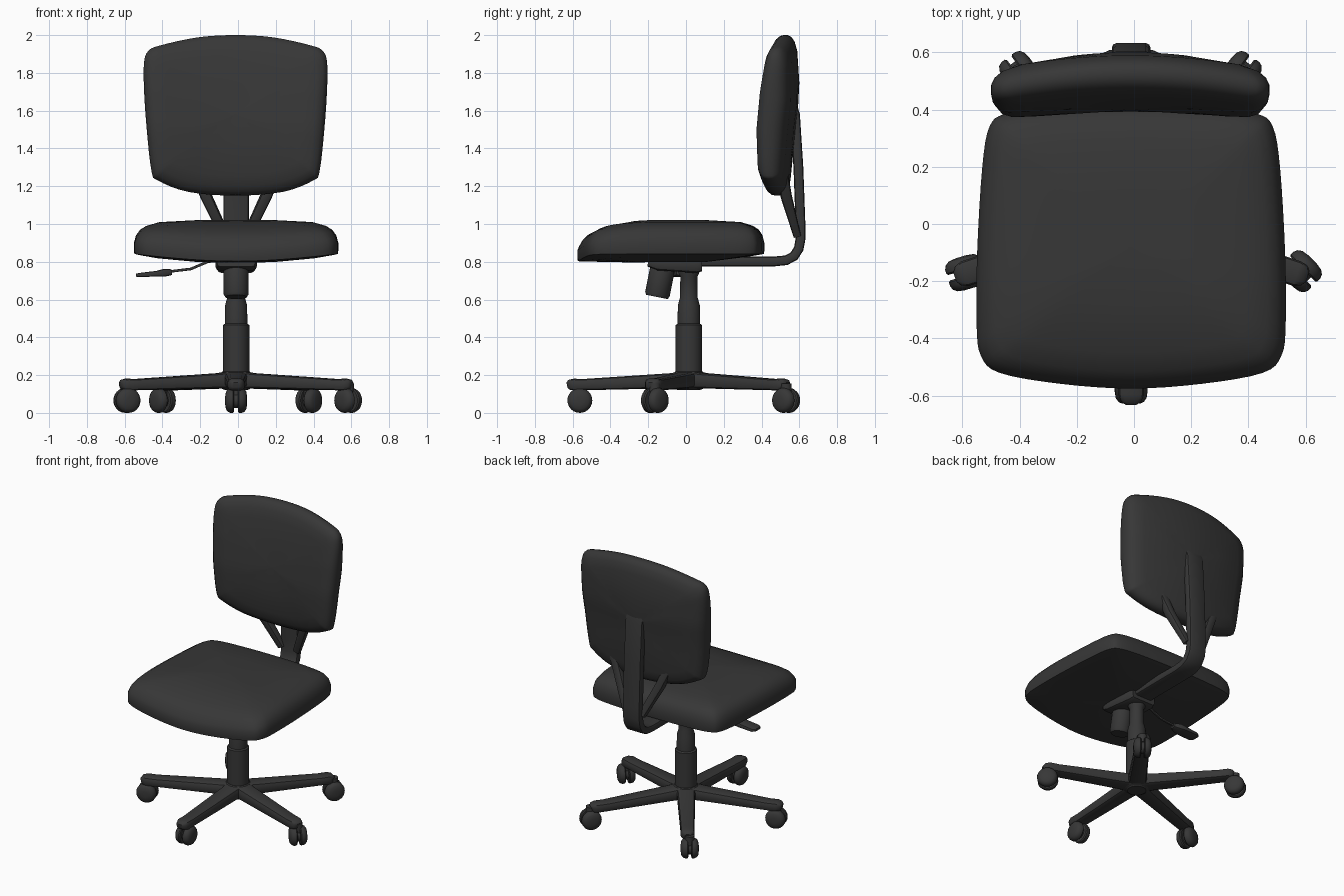
import bpy, bmesh, math
from mathutils import Vector, Matrix

if "Cube" in bpy.data.objects:
    bpy.data.objects.remove(bpy.data.objects["Cube"])

black = bpy.data.materials.new("charcoal black")
black.diffuse_color = (0.038, 0.038, 0.038, 1)
black.use_nodes = True
black.node_tree.nodes["Principled BSDF"].inputs["Base Color"].default_value = black.diffuse_color
CX, CY = -0.01, 0.015          # column centre


def loft(name, rings, angle=40):
    """Skin a list of equal-length closed rings and cap both ends."""
    bm = bmesh.new()
    rows = [[bm.verts.new(p) for p in r] for r in rings]
    n = len(rows[0])
    for a, b in zip(rows, rows[1:]):
        for i in range(n):
            j = (i + 1) % n
            bm.faces.new((a[i], a[j], b[j], b[i]))
    bm.faces.new(rows[0][::-1])
    bm.faces.new(rows[-1])
    bmesh.ops.recalc_face_normals(bm, faces=bm.faces)
    me = bpy.data.meshes.new(name)
    bm.to_mesh(me)
    bm.free()
    me.materials.append(black)
    ob = bpy.data.objects.new(name, me)
    bpy.context.collection.objects.link(ob)
    bpy.ops.object.select_all(action='DESELECT')
    ob.select_set(True)
    bpy.context.view_layer.objects.active = ob
    bpy.ops.object.shade_smooth_by_angle(angle=math.radians(angle))
    return ob


def lathe(name, profile, matrix, n=28):
    """Turn (radius, height) points about local z."""
    return loft(name, [[matrix @ Vector((r * math.cos(k * math.tau / n), r * math.sin(k * math.tau / n), h))
                        for k in range(n)] for r, h in profile])


def sweep(name, path, side):
    """Sweep a rounded rectangle along (point, width, thickness) stations."""
    pts = [Vector(p[0]) for p in path]
    side = Vector(side).normalized()
    rings = []
    for i, (_, w, t) in enumerate(path):
        tan = (pts[min(i + 1, len(pts) - 1)] - pts[max(i - 1, 0)]).normalized()
        nor = tan.cross(side).normalized()
        wid = nor.cross(tan).normalized()
        c = min(w, t) * 0.3
        ring = []
        for k, (sx, sy) in enumerate(((1, 1), (-1, 1), (-1, -1), (1, -1))):
            for a in (0, 45, 90):
                q = math.radians(a + 90 * k)
                ring.append(pts[i] + wid * (sx * (w / 2 - c) + c * math.cos(q))
                            + nor * (sy * (t / 2 - c) + c * math.sin(q)))
        rings.append(ring)
    return loft(name, rings)


def outline(half, steps=4):
    """Mirror half an outline and round it with a Catmull-Rom curve."""
    p = [Vector(h) for h in half] + [Vector((-x, y)) for x, y in half[-2:0:-1]]
    n, out = len(p), []
    for i in range(n):
        a, b, c, d = p[i - 1], p[i], p[(i + 1) % n], p[(i + 2) % n]
        for s in range(steps):
            t = s / steps
            out.append(0.5 * (2 * b + (c - a) * t + (2 * a - 5 * b + 4 * c - d) * t * t
                              + (3 * b - a - 3 * c + d) * t ** 3))
    return out


def interp(table, v):
    for (a, fa), (b, fb) in zip(table, table[1:]):
        if v <= b:
            return fa + (fb - fa) * max(0, (v - a) / (b - a))
    return table[-1][1]


# seat cushion with a waterfall front edge
seat_half = [(0, 0.415), (0.3, 0.405), (0.44, 0.385), (0.495, 0.34), (0.52, 0.2), (0.538, -0.1),
             (0.54, -0.35), (0.525, -0.46), (0.46, -0.52), (0.25, -0.558), (0, -0.575)]
seat_layers = [(0.02, 0.8), (0.4, 0.8), (0.8, 0.825), (0.96, 0.838), (0.995, 0.842), (1, 0.86), (1, 0.9),
               (0.98, 0.94), (0.94, 0.97), (0.88, 0.99), (0.75, 1.01), (0.4, 1.02), (0.02, 1.022)]
seat_edge = outline(seat_half)


def seat_point(p, s, z):
    x, y = p.x * s, -0.08 + (p.y + 0.08) * s
    front = max(0, (-y - 0.2) / 0.38) ** 1.5
    dip = 0.04 * (1 - (x / 0.55) ** 2) + (0.02 if z > 0.92 else 0)
    return Vector((x - 0.01, y, z - dip * front))


loft("seat", [[seat_point(p, s, z) for p in seat_edge] for s, z in seat_layers], 50)

# backrest cushion, curved around the sitter
back_half = [(0, 2.0), (0.2, 1.988), (0.4, 1.945), (0.463, 1.915), (0.485, 1.85), (0.484, 1.7), (0.47, 1.5),
             (0.445, 1.28), (0.41, 1.23), (0.25, 1.17), (0, 1.15)]
back_layers = [(0.02, 0), (0.4, 0), (0.75, 0), (0.88, 0.03), (0.95, 0.12), (0.99, 0.28), (1, 0.45),
               (1, 0.65), (0.975, 0.83), (0.92, 0.95), (0.8, 1), (0.4, 1), (0.02, 1)]
front_y = [(1.15, 0.42), (1.3, 0.395), (1.5, 0.39), (1.7, 0.41), (1.9, 0.445), (2.0, 0.47)]
rear_y = [(1.15, 0.545), (1.3, 0.56), (1.5, 0.58), (1.65, 0.6), (1.85, 0.6), (2.0, 0.575)]
back_edge = outline(back_half)


def back_point(p, s, d):
    x, z = p.x * s, 1.58 + (p.y - 1.58) * s
    u = (x / 0.485) ** 2
    f, r = interp(front_y, z) - 0.03 * u, interp(rear_y, z) - 0.07 * u
    return Vector((x - 0.013, f + (r - f) * d, z))


loft("backrest", [[back_point(p, s, d) for p in back_edge] for s, d in back_layers], 50)

# bent bar carrying the backrest
bar = [(-0.05, 0.8), (0.2, 0.802), (0.47, 0.802), (0.53, 0.808), (0.572, 0.83), (0.597, 0.87), (0.606, 0.92),
       (0.606, 1.0), (0.595, 1.3), (0.577, 1.58), (0.57, 1.64)]
sweep("back_bar", [((CX, y, z), 0.135, 0.052 if z < 1.6 else 0.03) for y, z in bar], (1, 0, 0))

# V struts from bar to backrest
for s, label in ((-1, "left"), (1, "right")):
    sweep(label + "_back_strut", [((CX + s * 0.21, 0.515, 1.27), 0.06, 0.05),
                                  ((CX + s * 0.16, 0.53, 1.15), 0.06, 0.06),
                                  ((CX + s * 0.06, 0.588, 0.94), 0.05, 0.04)], (1, 0, 0))

# tilt mechanism, tension knob and height lever
sweep("tilt_housing", [((CX, -0.2, 0.8), 0.2, 0.05), ((CX, -0.15, 0.79), 0.22, 0.07),
                       ((CX, 0.06, 0.78), 0.2, 0.08), ((CX, 0.085, 0.78), 0.18, 0.06)], (1, 0, 0))
axis = Vector((0, -0.04, -0.2)).to_track_quat('Z', 'Y').to_matrix().to_4x4()
lathe("tension_knob", [(0.05, 0), (0.06, 0.03), (0.066, 0.06), (0.066, 0.185), (0.058, 0.2)],
      Matrix.Translation((CX, -0.115, 0.81)) @ axis)
sweep("lever_rod", [((-0.08, -0.03, 0.81), 0.014, 0.014), ((-0.16, -0.03, 0.8), 0.014, 0.014),
                    ((-0.25, -0.03, 0.762), 0.014, 0.014), ((-0.39, -0.03, 0.745), 0.014, 0.014)], (0, 1, 0))
sweep("lever_paddle", [((-0.35, -0.03, 0.745), 0.04, 0.03), ((-0.39, -0.03, 0.742), 0.075, 0.042),
                       ((-0.43, -0.03, 0.737), 0.085, 0.03), ((-0.52, -0.03, 0.73), 0.085, 0.022),
                       ((-0.54, -0.03, 0.729), 0.06, 0.016)], (0, 1, 0))

# gas column and base hub
lathe("gas_column", [(0.06, 0.12), (0.07, 0.13), (0.07, 0.465), (0.06, 0.472), (0.058, 0.57), (0.047, 0.61),
                     (0.045, 0.72), (0.055, 0.74), (0.055, 0.8)], Matrix.Translation((CX, CY, 0)))
lathe("base_hub", [(0.07, 0.125), (0.09, 0.14), (0.09, 0.2), (0.072, 0.22)], Matrix.Translation((CX, CY, 0)))

# five legs, each with a swivelling twin-wheel caster: (x, y, axle angle)
casters = [(-0.01, -0.562, 0), (0.583, -0.165, 45), (0.375, 0.53, 144), (-0.4, 0.53, 36), (-0.588, -0.17, 107)]
wheel = [(0.03, 0.01), (0.06, 0.01), (0.066, 0.016), (0.066, 0.03), (0.06, 0.044), (0.046, 0.054), (0.02, 0.058)]
for i, (x, y, ang) in enumerate(casters):
    a = math.radians(-90 + 72 * i)
    d = Vector((math.cos(a), math.sin(a), 0))
    o = Vector((CX, CY, 0))
    stations = [(0.03, 0.125, 0.09, 0.175), (0.1, 0.115, 0.08, 0.17), (0.55, 0.09, 0.06, 0.15),
                (0.61, 0.09, 0.062, 0.15), (0.635, 0.07, 0.052, 0.149), (0.645, 0.04, 0.03, 0.147)]
    sweep(f"base_leg_{i + 1}", [(o + d * r + Vector((0, 0, z)), w, t) for r, w, t, z in stations],
          (-d.y, d.x, 0))
    place = Matrix.Translation((x, y, 0.066)) @ Matrix.Rotation(math.radians(ang), 4, 'Z')
    for s in (-1, 1):
        lathe(f"caster_{i + 1}_wheel_{'a' if s < 0 else 'b'}", wheel,
              place @ Matrix.Rotation(s * math.pi / 2, 4, 'Y'), 24)
    # hood over the axle and swivel stem
    lathe(f"caster_{i + 1}_axle", [(0.04, -0.02), (0.04, 0.02)], place @ Matrix.Rotation(math.pi / 2, 4, 'Y'), 16)
    lathe(f"caster_{i + 1}_stem", [(0.03, 0.03), (0.03, 0.09)], place, 16)
